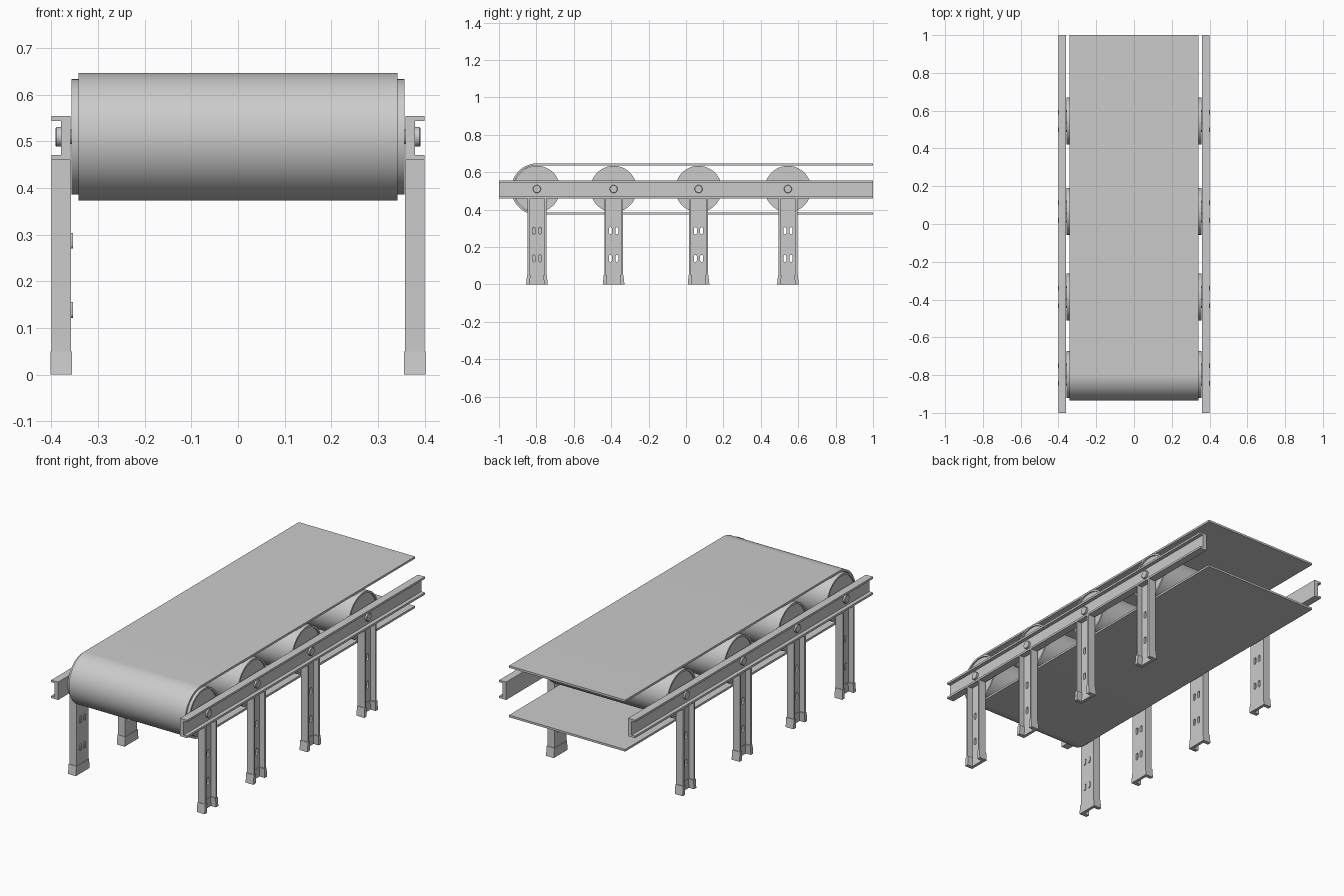
import bpy, bmesh, math
from mathutils import Matrix

if "Cube" in bpy.data.objects:
    bpy.data.objects.remove(bpy.data.objects["Cube"])

ROLLER_Y = (-0.797, -0.387, 0.067, 0.545)
AXIS_Z = 0.51


def finish(name, bm, smooth=True):
    bmesh.ops.recalc_face_normals(bm, faces=bm.faces)
    mesh = bpy.data.meshes.new(name)
    bm.to_mesh(mesh)
    bm.free()
    ob = bpy.data.objects.new(name, mesh)
    bpy.context.collection.objects.link(ob)
    if smooth:
        bpy.ops.object.select_all(action='DESELECT')
        ob.select_set(True)
        bpy.context.view_layer.objects.active = ob
        bpy.ops.object.shade_smooth_by_angle(angle=math.radians(30))
    return ob


def extrude(bm, points, offset):
    """Cap a profile of 3D points and extrude it by offset."""
    face = bm.faces.new([bm.verts.new(p) for p in points])
    res = bmesh.ops.extrude_face_region(bm, geom=[face], use_keep_orig=True)
    verts = [v for v in res['geom'] if isinstance(v, bmesh.types.BMVert)]
    bmesh.ops.translate(bm, verts=verts, vec=offset)
    return verts


def instance(ob, name, loc, turn):
    copy = bpy.data.objects.new(name, ob.data)
    copy.location = loc
    copy.rotation_euler.z = turn
    bpy.context.collection.objects.link(copy)


def channel(inner, outer, web, half, flange):
    """C profile, open towards +x, as (x, across) pairs."""
    return [(inner, -half), (outer, -half), (outer, -half + flange), (web, -half + flange),
            (web, half - flange), (outer, half - flange), (outer, half), (inner, half)]


def slot(bm, x0, x1, y, z, half_h, r):
    """Upright rounded slot solid."""
    pts = []
    for i in range(18):
        a = math.pi * (i if i < 9 else i - 1) / 8
        dz = (half_h - r) * (1 if i < 9 else -1)
        pts.append((x0, y + r * math.cos(a), z + dz + r * math.sin(a)))
    extrude(bm, pts, (x1 - x0, 0, 0))


# Belt: open loop around the front roller
bm = bmesh.new()
arc = [math.pi / 2 + math.pi * i / 32 for i in range(33)]


def belt_side(r):
    mid = [(-0.342, ROLLER_Y[0] + r * math.cos(a), AXIS_Z + r * math.sin(a)) for a in arc]
    return [(-0.342, 1, AXIS_Z + r)] + mid + [(-0.342, 1, AXIS_Z - r)]


extrude(bm, belt_side(0.137) + belt_side(0.126)[::-1], (0.684, 0, 0))
finish("belt", bm)

# Rollers: revolved profile with recessed ends and an axle
bm = bmesh.new()
half = [(0.391, 0), (0.391, 0.019), (0.389, 0.021), (0.375, 0.021), (0.375, 0.016),
        (0.350, 0.016), (0.350, 0.114), (0.357, 0.114), (0.357, 0.124)]
prof = half + [(-x, r) for x, r in reversed(half)]
verts = [bm.verts.new((x, 0, r)) for x, r in prof]
edges = [bm.edges.new(pair) for pair in zip(verts, verts[1:])]
bmesh.ops.spin(bm, geom=verts + edges, cent=(0, 0, 0), axis=(1, 0, 0),
               angle=2 * math.pi, steps=48, use_merge=True)
bmesh.ops.remove_doubles(bm, verts=bm.verts, dist=1e-5)
roller = finish("roller_1", bm)
roller.location = (0, ROLLER_Y[0], AXIS_Z)
for i, y in enumerate(ROLLER_Y[1:], 2):
    instance(roller, f"roller_{i}", (0, y, AXIS_Z), 0)

# Side rails: C channels facing outward
bm = bmesh.new()
extrude(bm, [(x, -1, 0.5075 + z) for x, z in channel(0.359, 0.40, 0.38, 0.0475, 0.011)], (0, 2, 0))
rail = finish("right_rail", bm, False)
instance(rail, "left_rail", (0, 0, 0), math.pi)

# Leg: C channel with four slots cut in the web
bm = bmesh.new()
extrude(bm, [(x, y, 0.0) for x, y in channel(0.358, 0.40, 0.37, 0.05, 0.01)], (0, 0, 0.46))
leg = finish("right_leg_1", bm, False)
bm = bmesh.new()
for z in (0.287, 0.139):
    for y in (-0.017, 0.017):
        slot(bm, 0.34, 0.385, y, z, 0.019, 0.008)
cutter = finish("slot_cutter", bm, False)
cutter.hide_render = True
mod = leg.modifiers.new("slots", 'BOOLEAN')
mod.operation = 'DIFFERENCE'
mod.solver = 'EXACT'
mod.object = cutter
bpy.context.view_layer.objects.active = leg
bpy.ops.object.modifier_apply(modifier="slots")
bpy.data.objects.remove(cutter)

# Foot: slightly larger C sleeve, tapered to the leg at its top
bm = bmesh.new()
top = extrude(bm, [(x, y, 0.0) for x, y in channel(0.356, 0.402, 0.372, 0.058, 0.02)], (0, 0, 0.05))
bmesh.ops.scale(bm, verts=top, vec=(1, 0.91, 1))
foot = finish("right_foot_1", bm, False)

# Place legs and feet on both sides under each roller
leg.location.y = foot.location.y = ROLLER_Y[0]
for i, y in enumerate(ROLLER_Y, 1):
    for part, ob in (("leg", leg), ("foot", foot)):
        if i > 1:
            instance(ob, f"right_{part}_{i}", (0, y, 0), 0)
        instance(ob, f"left_{part}_{i}", (0, y, 0), math.pi)

# Plugs filling the slots of the front left leg
bm = bmesh.new()
for z in (0.287, 0.139):
    for y in (-0.017, 0.017):
        slot(bm, -0.372, -0.354, ROLLER_Y[0] + y, z, 0.017, 0.0085)
finish("slot_plugs", bm)
